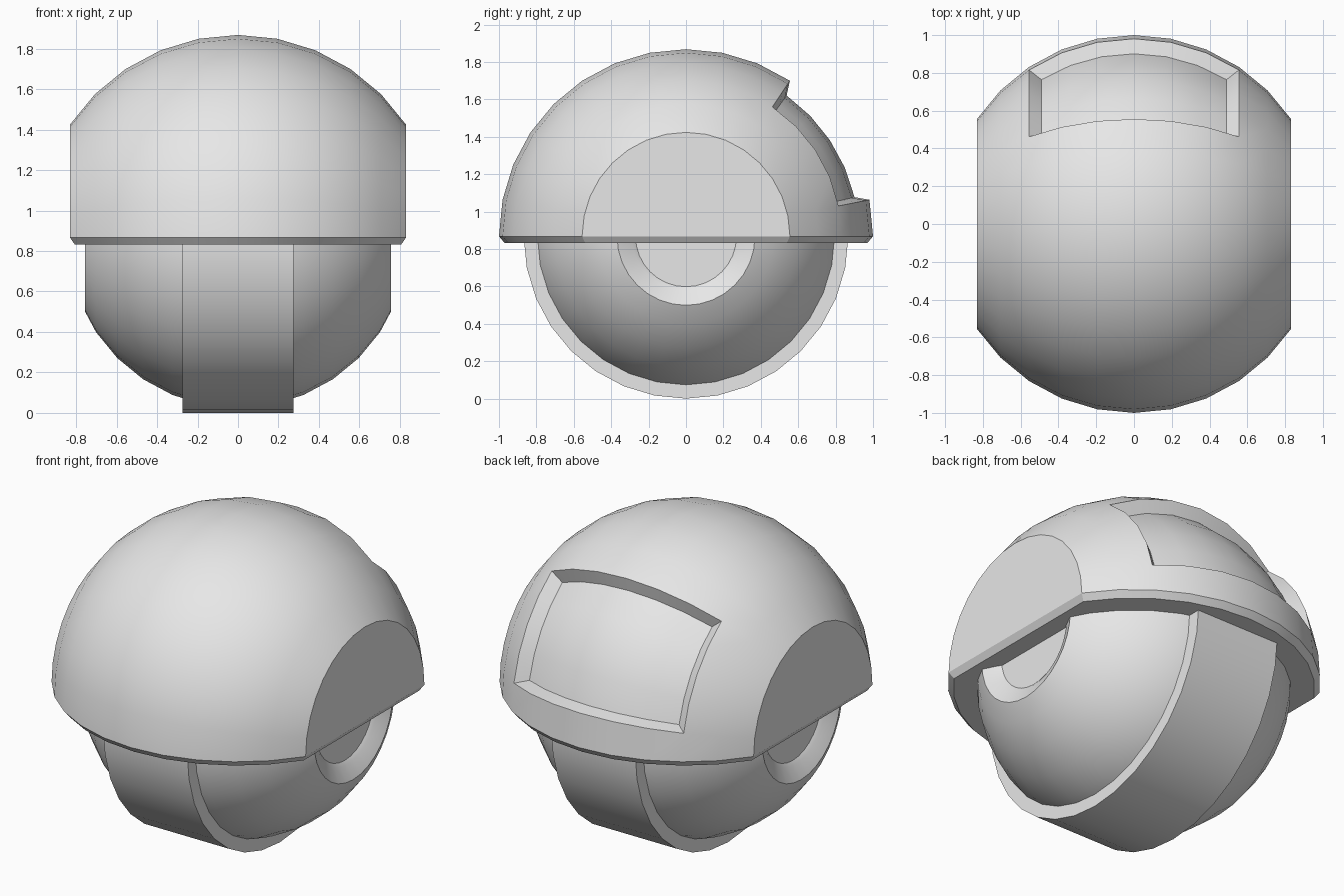
import bpy, bmesh
from math import sin, cos, asin, atan2, radians, degrees, pi
from mathutils import Vector

cube = bpy.data.objects.get("Cube")
if cube:
    bpy.data.objects.remove(cube, do_unlink=True)

AXLE = 0.868          # height of the axle
SEGS = 32
STEP = 360 / SEGS

grey = bpy.data.materials.new("light_grey")
grey.use_nodes = True
grey.diffuse_color = (0.8, 0.8, 0.8, 1)
grey.node_tree.nodes["Principled BSDF"].inputs["Base Color"].default_value = (0.8, 0.8, 0.8, 1)


def finish(bm, name):
    bmesh.ops.recalc_face_normals(bm, faces=bm.faces[:])
    mesh = bpy.data.meshes.new(name)
    bm.to_mesh(mesh)
    bm.free()
    mesh.materials.append(grey)
    obj = bpy.data.objects.new(name, mesh)
    obj.location.z = AXLE
    bpy.context.collection.objects.link(obj)
    bpy.ops.object.select_all(action='DESELECT')
    bpy.context.view_layer.objects.active = obj
    obj.select_set(True)
    bpy.ops.object.shade_smooth_by_angle(angle=radians(30))
    return obj


def ball_point(ring, turn, r=1.0):
    """Point on a ball: ring = angle towards x, turn = angle from up to back."""
    a, b = radians(ring), radians(turn)
    return Vector((r * sin(a), r * cos(a) * sin(b), r * cos(a) * cos(b)))


def lathe(name, profile):
    """Revolve (x, radius) points around the axle and cap both ends."""
    bm = bmesh.new()
    rows = []
    for x, r in profile:
        rows.append([bm.verts.new((x, r * sin(2 * pi * i / SEGS), r * cos(2 * pi * i / SEGS)))
                     for i in range(SEGS)])
    for a, b in zip(rows, rows[1:]):
        for i in range(SEGS):
            j = (i + 1) % SEGS
            bm.faces.new((a[i], a[j], b[j], b[i]))
    bm.faces.new(rows[0])
    bm.faces.new(rows[-1])
    return finish(bm, name)


# Wheel core: ball with flattened ends and dished hubs
R = 0.844
half = [(R * sin(radians(k * STEP)), R * cos(radians(k * STEP))) for k in range(1, 6)]
half += [(0.755, 0.369), (0.715, 0.29), (0.70, 0.27)]
lathe("wheel_core", [(-x, r) for x, r in reversed(half)] + [(0, R)] + half)

# Tread band
lathe("wheel_tread", [(-0.275, AXLE), (0.275, AXLE)])

# Housing: half ball with flat sides
bm = bmesh.new()
grid = [[bm.verts.new(ball_point(i * STEP, j * STEP)) for j in range(-8, 9)]
        for i in range(-5, 6)]
window = []
for i in range(10):
    for j in range(16):
        face = bm.faces.new((grid[i][j], grid[i][j + 1], grid[i + 1][j + 1], grid[i + 1][j]))
        if 2 <= i < 8 and 11 <= j < 15:
            window.append(face)
bm.faces.new(grid[0])
bm.faces.new(grid[-1])

# Chamfered lower rim and closed underside
bottom = bm.faces.new([row[-1] for row in grid] + [row[0] for row in reversed(grid)])
lower = bmesh.ops.extrude_discrete_faces(bm, faces=[bottom])["faces"][0]
outline = [row[-1] for row in grid] + [row[0] for row in reversed(grid)]
low = list(lower.verts)
for v in low:
    v.co = Vector((v.co.x * 0.97, v.co.y * 0.97, -0.036))
pairs = [min(low, key=lambda w: (w.co.xy - v.co.xy * 0.97).length) for v in outline]
for k in range(len(outline)):
    n = (k + 1) % len(outline)
    if not bm.edges.get((pairs[k], pairs[n])).link_faces[1:]:
        bm.faces.new((outline[k], outline[n], pairs[n], pairs[k]))

# Recessed back panel with sloping walls
bmesh.ops.recalc_face_normals(bm, faces=bm.faces[:])
bmesh.ops.inset_region(bm, faces=window, thickness=0.0, depth=0.0, use_even_offset=False)
for v in {v for f in window for v in f.verts}:
    ring = degrees(asin(v.co.x / v.co.length))
    turn = degrees(atan2(v.co.y, v.co.z))
    v.co = ball_point(ring * 0.948, 56.25 + (turn - 56.25) * 0.92, 0.925)
finish(bm, "housing")
